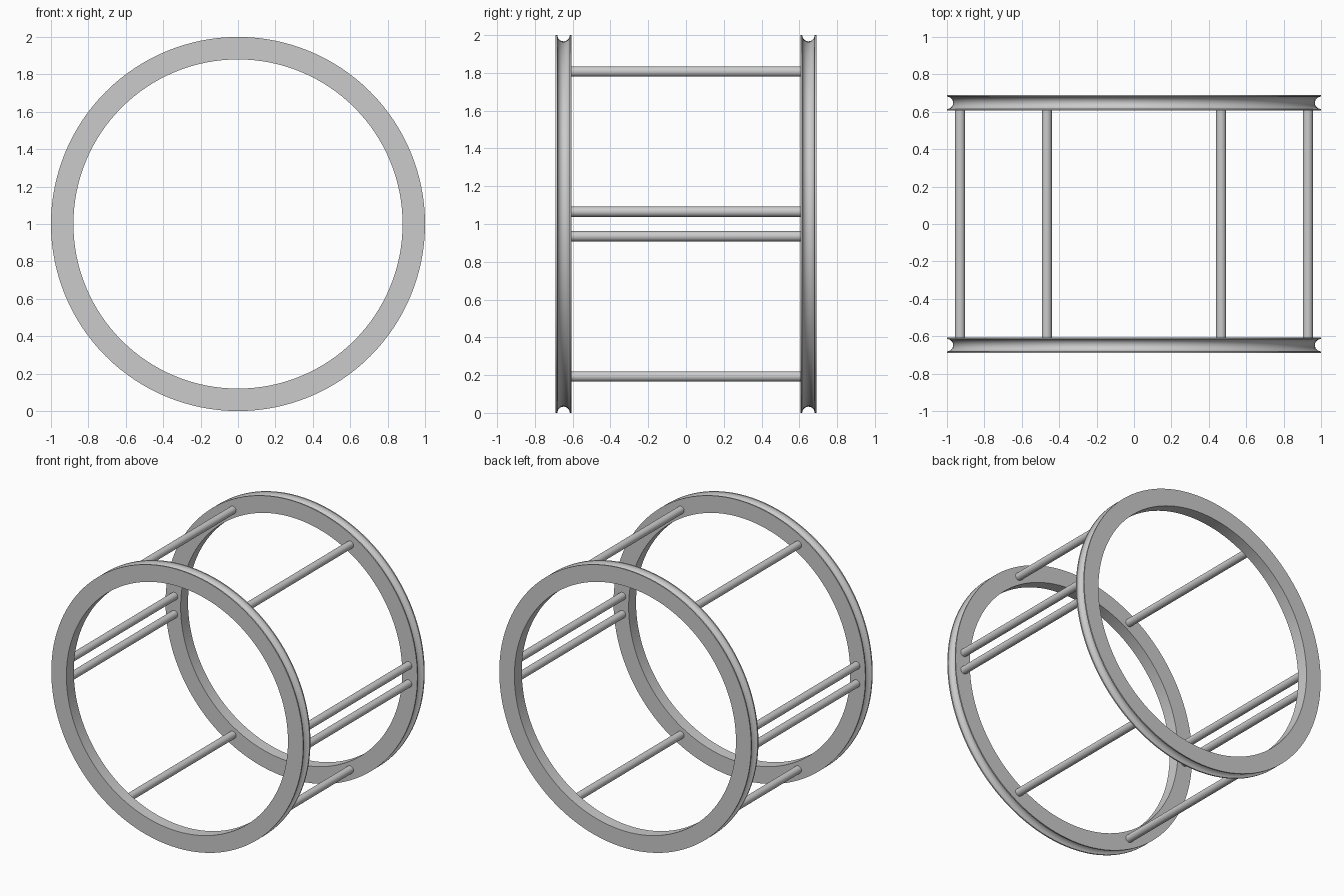
import bpy, bmesh
from math import pi, sin, cos, radians

cube = bpy.data.objects.get("Cube")
if cube:
    bpy.data.objects.remove(cube, do_unlink=True)

grey = bpy.data.materials.new("plain_grey")
grey.use_nodes = True
colour = (0.6, 0.6, 0.6, 1)
grey.diffuse_color = colour
grey.node_tree.nodes["Principled BSDF"].inputs["Base Color"].default_value = colour

CENTRE_Z = 1.0
OUTER, INNER = 1.0, 0.88
RING_Y, HALF_WIDTH = 0.648, 0.042
GROOVE = 0.033
ROD_CIRCLE, ROD_RADIUS = 0.932, 0.027


def finish(obj):
    obj.data.materials.append(grey)
    bpy.ops.object.select_all(action="DESELECT")
    obj.select_set(True)
    bpy.context.view_layer.objects.active = obj
    bpy.ops.object.shade_smooth_by_angle(angle=radians(35))


def ring(name, y, segments=128, arc_steps=12):
    # Rectangular section with a round groove in the outer rim, swept in a circle
    section = [(OUTER, -HALF_WIDTH), (INNER, -HALF_WIDTH),
               (INNER, HALF_WIDTH), (OUTER, HALF_WIDTH)]
    for i in range(arc_steps + 1):
        a = pi * i / arc_steps
        section.append((OUTER - GROOVE * sin(a), GROOVE * cos(a)))
    bm = bmesh.new()
    loops = []
    for s in range(segments):
        a = 2 * pi * s / segments
        loops.append([bm.verts.new((r * cos(a), w, r * sin(a))) for r, w in section])
    n = len(section)
    for s in range(segments):
        here, after = loops[s], loops[(s + 1) % segments]
        for k in range(n):
            m = (k + 1) % n
            bm.faces.new((here[k], here[m], after[m], after[k]))
    bmesh.ops.recalc_face_normals(bm, faces=bm.faces)
    mesh = bpy.data.meshes.new(name)
    bm.to_mesh(mesh)
    bm.free()
    obj = bpy.data.objects.new(name, mesh)
    obj.location = (0, y, CENTRE_Z)
    bpy.context.collection.objects.link(obj)
    finish(obj)


def rod(name, angle):
    # Crossbar running front to back between the rings
    a = radians(angle)
    bpy.ops.mesh.primitive_cylinder_add(
        vertices=32, radius=ROD_RADIUS, depth=2 * (RING_Y - HALF_WIDTH),
        location=(ROD_CIRCLE * cos(a), 0, CENTRE_Z + ROD_CIRCLE * sin(a)),
        rotation=(pi / 2, 0, 0))
    obj = bpy.context.object
    obj.name = name
    finish(obj)


ring("front_ring", -RING_Y)
ring("back_ring", RING_Y)

# Four pairs of rods, mirrored left to right and top to bottom
for height, sign in (("upper", 1), ("lower", -1)):
    for kind, angle in (("side", 4), ("end", 60)):
        rod(f"left_{height}_{kind}_rod", sign * angle)
        rod(f"right_{height}_{kind}_rod", sign * (180 - angle))
